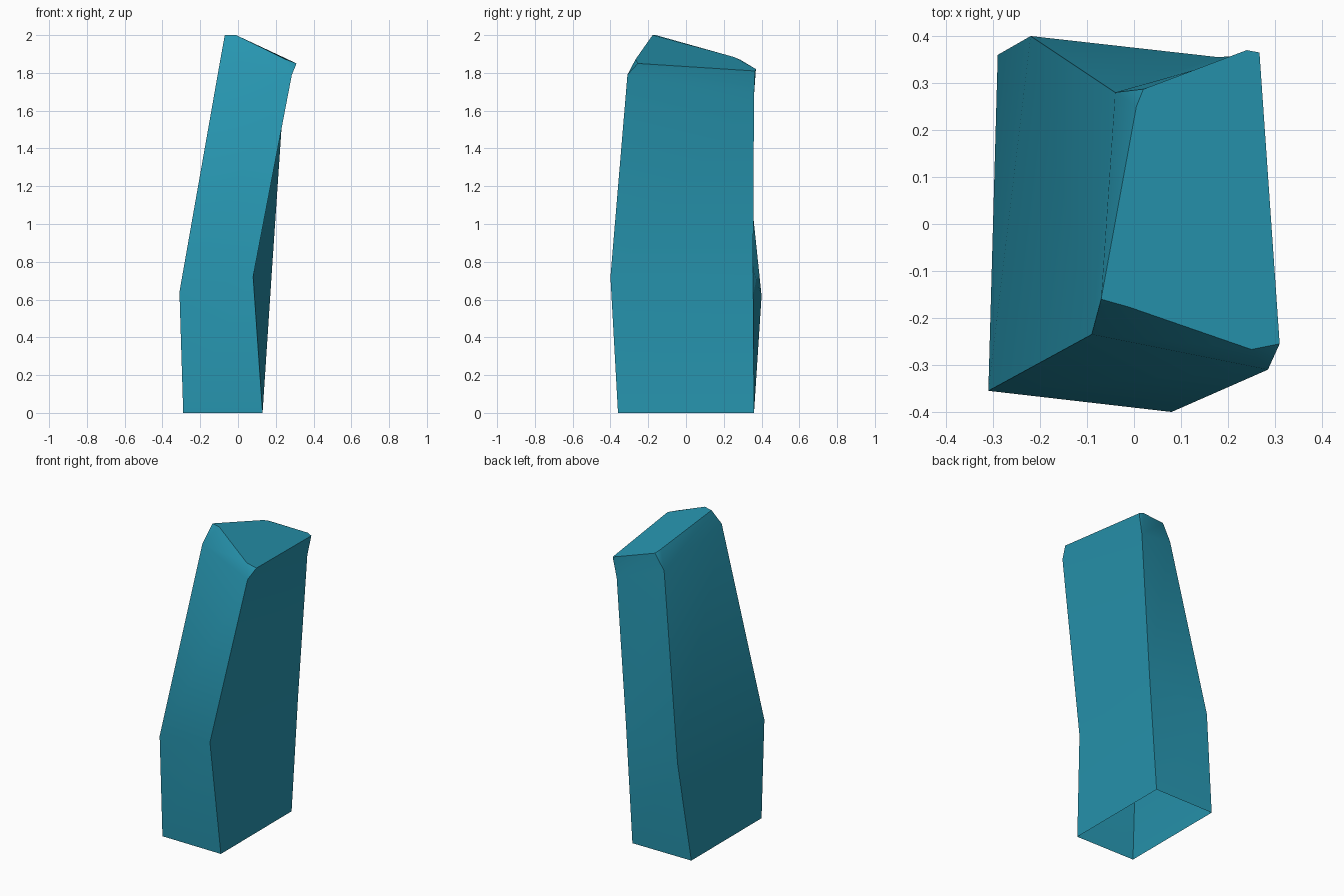
import bpy, bmesh, math

if "Cube" in bpy.data.objects:
    bpy.data.objects.remove(bpy.data.objects["Cube"])

# Rings run front-left, front-right, back-right, back-left
base = [(-.29, -.355, 0), (.13, -.36, 0), (.13, .36, 0), (-.29, .36, 0)]
waist = [(-.31, -.355, .64), (.08, -.40, .72), (.18, .355, .76), (-.22, .40, .62)]
shoulder = [(-.09, -.235, 1.89), (.285, -.31, 1.79), (.242, .36, 1.68), (-.04, .28, 1.77)]
# Each chipped top corner has two points: on the edge before it and after it
chips = [((-.07, -.16, 2.0), (-.01, -.177, 2.0)),
         ((.25, -.267, 1.872), (.31, -.255, 1.85)),
         ((.267, .365, 1.81), (.24, .37, 1.82)),
         ((.02, .287, 1.87), (.005, .25, 1.885))]

bm = bmesh.new()
b, w, s = ([bm.verts.new(p) for p in ring] for ring in (base, waist, shoulder))
c = [[bm.verts.new(p) for p in pair] for pair in chips]

# Side walls and chipped corners; the underside stays open
for i in range(4):
    j = (i + 1) % 4
    bm.faces.new((b[i], b[j], w[j], w[i]))
    bm.faces.new((w[i], w[j], s[j], s[i]))
    bm.faces.new((s[i], s[j], c[j][0], c[i][1]))
    bm.faces.new((s[i], c[i][1], c[i][0]))
# Sloping top
bm.faces.new([v for pair in c for v in pair])

mesh = bpy.data.meshes.new("stone_pillar")
bm.to_mesh(mesh)
bm.free()
pillar = bpy.data.objects.new("stone_pillar", mesh)
bpy.context.collection.objects.link(pillar)

mat = bpy.data.materials.new("teal")
mat.diffuse_color = (.02, .30, .43, 1)
mat.use_nodes = True
mat.node_tree.nodes["Principled BSDF"].inputs["Base Color"].default_value = mat.diffuse_color
mesh.materials.append(mat)

bpy.context.view_layer.objects.active = pillar
pillar.select_set(True)
bpy.ops.object.shade_smooth_by_angle(angle=math.radians(40))
